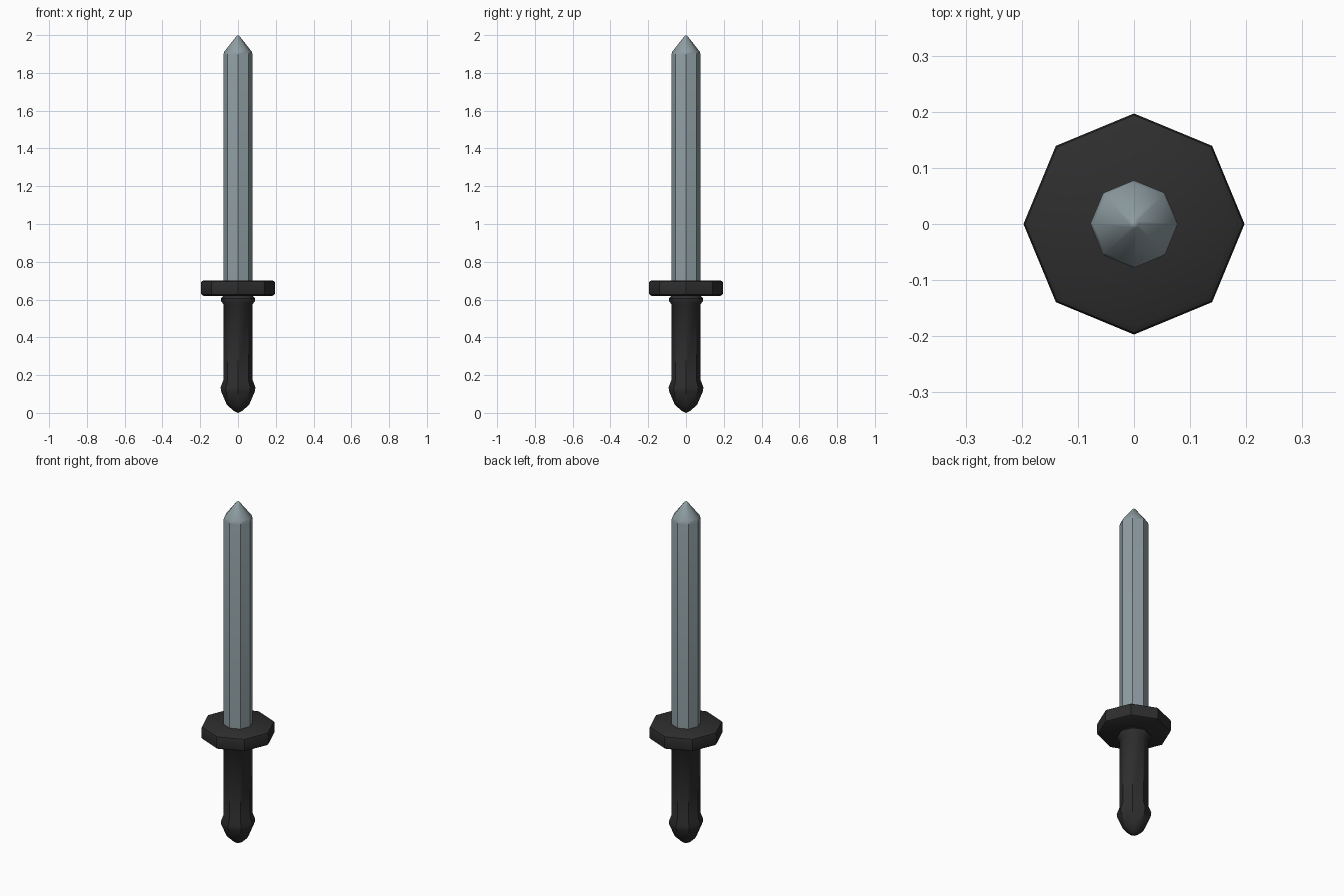
import bpy, bmesh, math

if "Cube" in bpy.data.objects:
    bpy.data.objects.remove(bpy.data.objects["Cube"])

SIDES = 8


def material(name, rgb):
    m = bpy.data.materials.new(name)
    m.diffuse_color = (*rgb, 1)
    m.use_nodes = True
    m.node_tree.nodes["Principled BSDF"].inputs["Base Color"].default_value = m.diffuse_color
    return m


black = material("black grip", (0.027, 0.027, 0.027))
steel = material("blue grey steel", (0.27, 0.335, 0.36))


def lathe(name, profile, mat, angle=40):
    """Turn (radius, z) points into a closed octagonal solid."""
    bm = bmesh.new()
    rings = []
    for r, z in profile:
        if r == 0:
            rings.append([bm.verts.new((0, 0, z))] * SIDES)
        else:
            rings.append([bm.verts.new((r * math.cos(i * math.tau / SIDES),
                                        r * math.sin(i * math.tau / SIDES), z))
                          for i in range(SIDES)])
    for a, b in zip(rings, rings[1:]):
        for i in range(SIDES):
            j = (i + 1) % SIDES
            bm.faces.new(list(dict.fromkeys((a[i], a[j], b[j], b[i]))))
    bmesh.ops.recalc_face_normals(bm, faces=bm.faces)
    mesh = bpy.data.meshes.new(name)
    bm.to_mesh(mesh)
    bm.free()
    mesh.materials.append(mat)
    ob = bpy.data.objects.new(name, mesh)
    bpy.context.collection.objects.link(ob)
    bpy.context.view_layer.objects.active = ob
    ob.select_set(True)
    bpy.ops.object.shade_smooth_by_angle(angle=math.radians(angle))
    ob.select_set(False)
    return ob


# Pommel, grip and collar
lathe("handle", [(0, 0), (0.025, 0.012), (0.06, 0.045), (0.09, 0.115),
                 (0.092, 0.135), (0.077, 0.175), (0.077, 0.575),
                 (0.091, 0.593), (0.091, 0.606), (0.08, 0.618), (0.08, 0.63),
                 (0, 0.63)], black)

# Octagonal hand guard with softened rims
lathe("guard", [(0, 0.62), (0.182, 0.62), (0.194, 0.627), (0.197, 0.638),
                (0.197, 0.684), (0.194, 0.695), (0.182, 0.702), (0, 0.702)], black)

# Blade with pointed tip
lathe("blade", [(0, 0.69), (0.078, 0.69), (0.078, 1.895), (0.073, 1.912),
                (0.008, 1.995), (0, 2.0)], steel)
